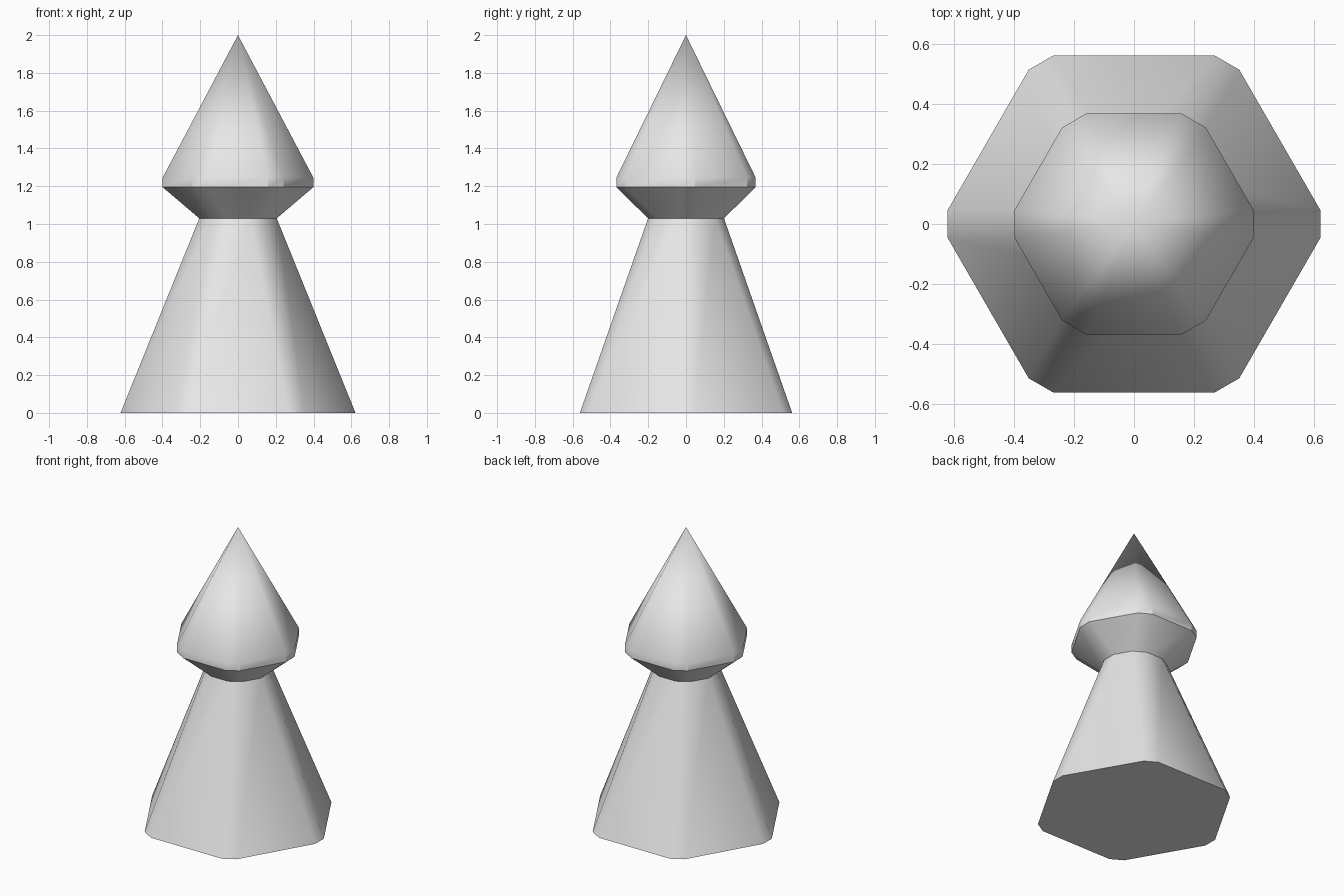
import bpy, bmesh
from math import cos, sin, pi, radians, sqrt

cube = bpy.data.objects.get("Cube")
if cube:
    bpy.data.objects.remove(cube, do_unlink=True)

# One plain grey
GREY = (0.8, 0.8, 0.8, 1.0)
grey = bpy.data.materials.new("plain_grey")
grey.use_nodes = True
grey.diffuse_color = GREY
grey.node_tree.nodes["Principled BSDF"].inputs["Base Color"].default_value = GREY

CUT = 0.027  # depth cut off every hexagon corner


def ring(bm, flat_radius, z):
    """Hexagon with trimmed corners; flat sides face front and back."""
    verts = []
    along = flat_radius * 2 / sqrt(3) - CUT
    half = CUT * sqrt(3)
    for i in range(6):
        a = i * pi / 3
        for t in (-half, half):
            verts.append(bm.verts.new((along * cos(a) - t * sin(a),
                                       along * sin(a) + t * cos(a), z)))
    return verts


def sides(n):
    return [(i, (i + 1) % n) for i in range(n)]


# Playing piece: flared body, neck, collar and pointed head
bm = bmesh.new()
profile = [(0.562, 0), (0.201, 1.03), (0.369, 1.195), (0.369, 1.245)]
rings = [ring(bm, r, z) for r, z in profile]
bm.faces.new(reversed(rings[0]))
for low, high in zip(rings, rings[1:]):
    for i, j in sides(len(low)):
        bm.faces.new((low[i], low[j], high[j], high[i]))
tip = bm.verts.new((0, 0, 2))
for i, j in sides(len(rings[-1])):
    bm.faces.new((rings[-1][i], rings[-1][j], tip))

mesh = bpy.data.meshes.new("pawn")
bm.to_mesh(mesh)
bm.free()
mesh.materials.append(grey)
pawn = bpy.data.objects.new("pawn", mesh)
bpy.context.collection.objects.link(pawn)
bpy.ops.object.select_all(action="DESELECT")
pawn.select_set(True)
bpy.context.view_layer.objects.active = pawn
bpy.ops.object.shade_smooth_by_angle(angle=radians(29.5))
